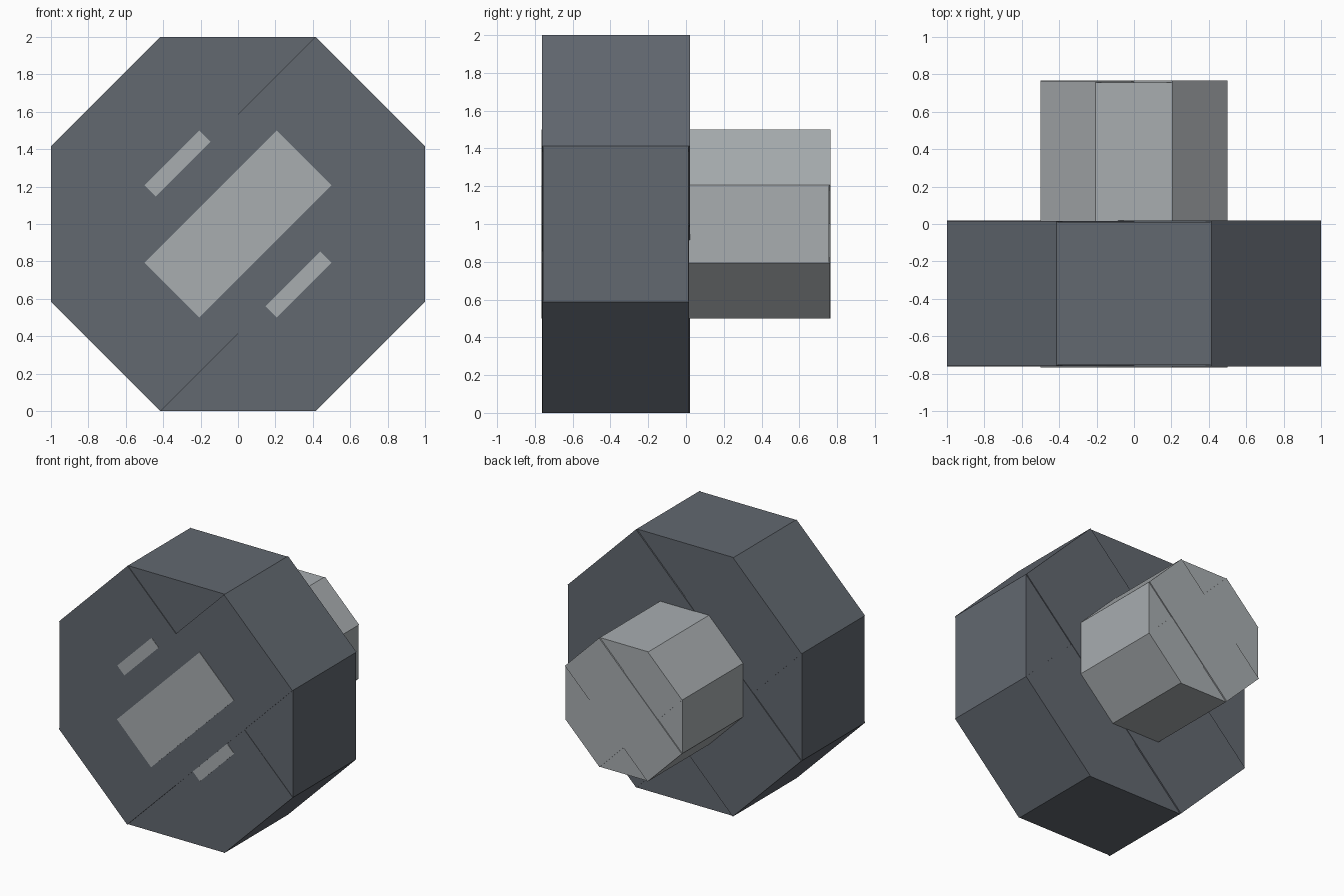
import bpy, bmesh, math
from mathutils import Matrix

if "Cube" in bpy.data.objects:
    bpy.data.objects.remove(bpy.data.objects["Cube"])


def material(name, rgb):
    m = bpy.data.materials.new(name)
    m.diffuse_color = (*rgb, 1)
    m.use_nodes = True
    m.node_tree.nodes["Principled BSDF"].inputs["Base Color"].default_value = m.diffuse_color
    return m


dark = material("dark blue grey", (0.122, 0.138, 0.162))
light = material("light grey", (0.392, 0.418, 0.434))


def slab(name, radius, angle, y0, y1, mat):
    """Box across an octagon, joining two opposite sides."""
    width = 2 * radius * math.tan(math.pi / 8)
    bm = bmesh.new()
    bmesh.ops.create_cube(bm, size=1)
    place = (Matrix.Translation((0, (y0 + y1) / 2, 1))
             @ Matrix.Rotation(math.radians(angle), 4, 'Y')
             @ Matrix.Diagonal((2 * radius, y1 - y0, width, 1)))
    bmesh.ops.transform(bm, matrix=place, verts=bm.verts)
    mesh = bpy.data.meshes.new(name)
    bm.to_mesh(mesh)
    bm.free()
    mesh.materials.append(mat)
    ob = bpy.data.objects.new(name, mesh)
    bpy.context.collection.objects.link(ob)


# Four crossed slabs make each octagon; slight depth steps leave the seams
# Columns: name, angle, step of head ends, step of shaft ends
slabs = [
    ("rising", -45, 0.000, 0.000),
    ("falling", 45, 0.004, 0.0045),
    ("level", 0, 0.007, 0.008),
    ("upright", 90, 0.010, 0.010),
]
for name, angle, head, shaft in slabs:
    # Wide octagonal head
    slab("head_slab_" + name, 1.0, angle, -0.763 + head, 0.020 - head, dark)
    # Narrow octagonal shaft running through the head
    slab("shaft_slab_" + name, 0.5, angle, -0.766 + shaft, 0.766 - shaft, light)
